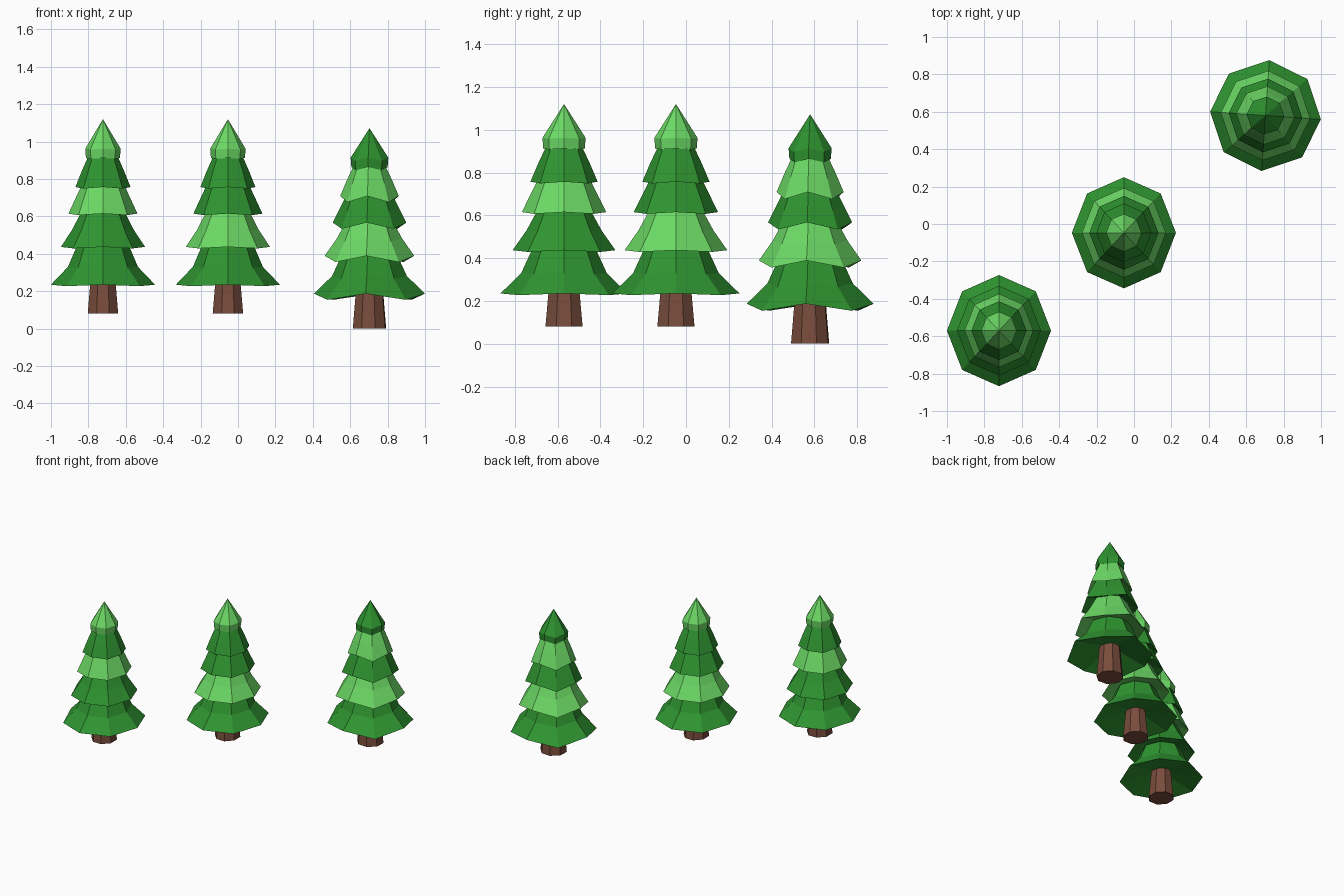
import bpy
import bmesh
from math import sin, cos, pi, radians

cube = bpy.data.objects.get("Cube")
if cube:
    bpy.data.objects.remove(cube, do_unlink=True)


def material(name, rgb):
    m = bpy.data.materials.new(name)
    m.use_nodes = True
    m.diffuse_color = (*rgb, 1)
    bsdf = m.node_tree.nodes["Principled BSDF"]
    bsdf.inputs["Base Color"].default_value = (*rgb, 1)
    bsdf.inputs["Roughness"].default_value = 0.9
    return m


LIGHT = material("light_green", (0.15, 0.70, 0.13))
DARK = material("dark_green", (0.028, 0.30, 0.03))
BARK = material("bark_brown", (0.19, 0.073, 0.045))
SIDES = 8


def lathe(name, profile, mat, place, turn=0.0):
    """Octagonal solid from (radius, height, corner drop) rings, capped or pointed at its ends."""
    bm = bmesh.new()
    rings = []
    for r, z, drop in profile:
        if r == 0:
            rings.append([bm.verts.new((0, 0, z))] * SIDES)
            continue
        ring = []
        for i in range(SIDES):
            a = 2 * pi * i / SIDES + turn
            ring.append(bm.verts.new((r * cos(a), r * sin(a), z - drop * (i % 2))))
        rings.append(ring)
    for low, high in zip(rings, rings[1:]):
        for i in range(SIDES):
            j = (i + 1) % SIDES
            corners = dict.fromkeys((low[i], low[j], high[j], high[i]))
            bm.faces.new(list(corners))
    for ring in (rings[0], rings[-1]):
        if ring[0] is not ring[1]:
            bm.faces.new(ring)
    bmesh.ops.recalc_face_normals(bm, faces=bm.faces)
    mesh = bpy.data.meshes.new(name)
    bm.to_mesh(mesh)
    bm.free()
    mesh.materials.append(mat)
    obj = bpy.data.objects.new(name, mesh)
    obj.location, obj.scale, angle = place
    obj.rotation_euler.z = radians(angle)
    bpy.context.collection.objects.link(obj)


# Skirts from the bottom up: rim, bend and top, each as radius and height
SKIRTS = [
    ((0.297, 0.235), (0.20, 0.33), (0.145, 0.45)),
    ((0.240, 0.437), (0.175, 0.53), (0.115, 0.64)),
    ((0.197, 0.615), (0.16, 0.69), (0.11, 0.79)),
    ((0.157, 0.757), (0.122, 0.84), (0.075, 0.94)),
]


def tree(name, x, y, lift, squash, angle, sag, tints):
    place = ((x, y, lift), (squash, 1, 1), angle)
    # Tapered trunk
    lathe(name + "_trunk", [(0.094, 0.08 if lift == 0 else -lift, 0), (0.068, 0.35, 0)],
          BARK, place, pi / SIDES)
    # Flared skirts with a shallow hollow underneath
    for n, (rim, bend, top) in enumerate(SKIRTS):
        profile = [(0.05, rim[1] + 0.05, 0), (*rim, sag), (*bend, sag / 2), (*top, 0)]
        lathe(f"{name}_skirt_{n + 1}", profile, tints[n], place)
    # Pointed crown with a steep lower edge
    lathe(name + "_crown", [(0.05, 0.93, 0), (0.097, 0.912, sag / 2),
                            (0.101, 0.962, sag / 2), (0, 1.12, 0)], tints[-1], place)


tree("right_tree", -0.722, -0.57, 0, 0.937, 0, 0.008, (DARK, DARK, LIGHT, DARK, LIGHT))
tree("middle_tree", -0.054, -0.047, 0, 0.937, 0, 0.008, (DARK, LIGHT, DARK, DARK, LIGHT))
tree("left_tree", 0.703, 0.58, -0.048, 1, -4, 0.033, (DARK, LIGHT, DARK, LIGHT, DARK))
